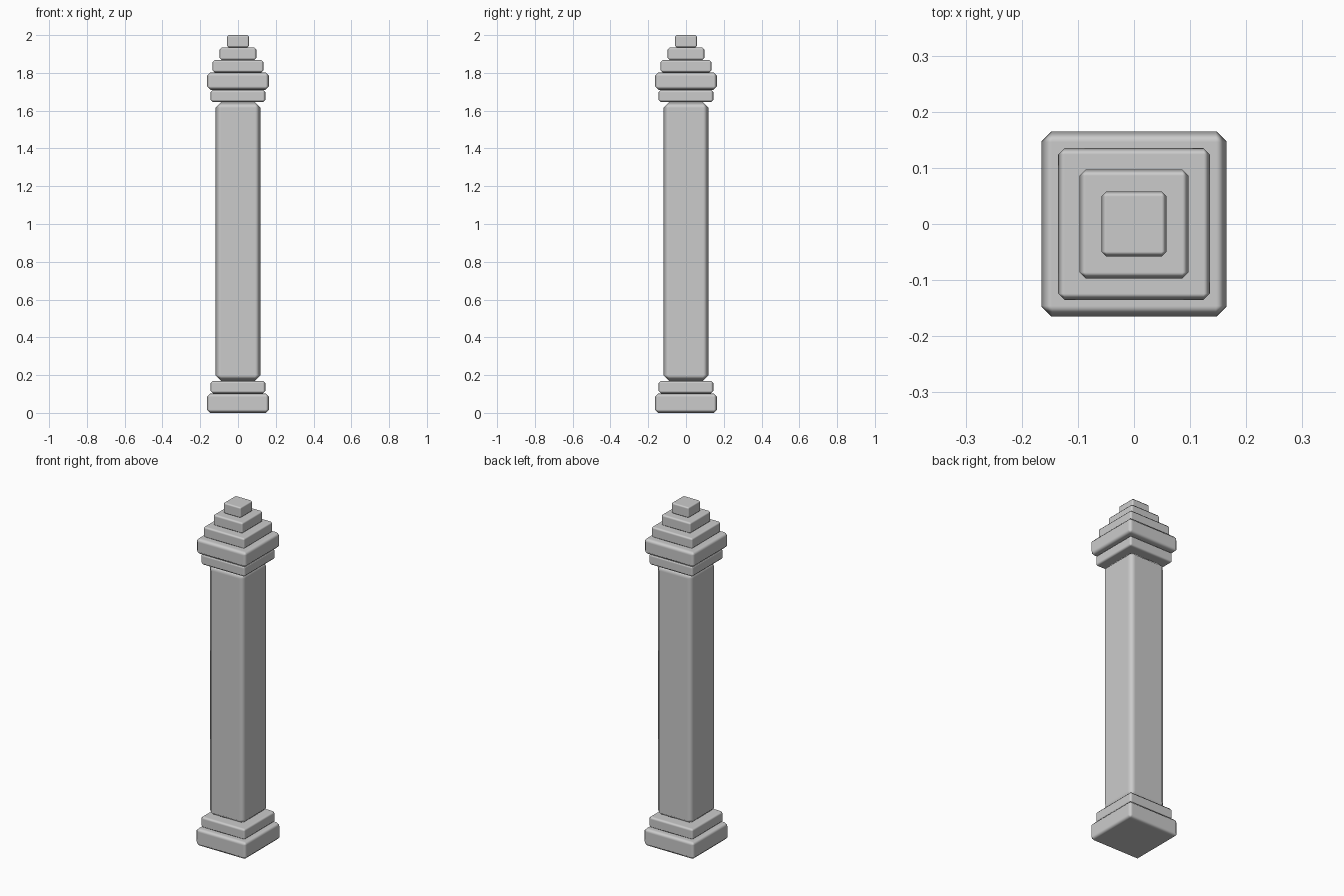
import bpy

if "Cube" in bpy.data.objects:
    bpy.data.objects.remove(bpy.data.objects["Cube"])

# name, half width, bottom z, top z, chamfer width
PARTS = [
    ("base_plinth", 0.165, 0.0, 0.103, 0.018),
    ("base_step", 0.145, 0.103, 0.17, 0.013),
    ("shaft", 0.12, 0.17, 1.645, 0.03),
    ("collar", 0.145, 1.645, 1.71, 0.013),
    ("capital_slab", 0.165, 1.71, 1.803, 0.019),
    ("top_step_lower", 0.135, 1.803, 1.868, 0.011),
    ("top_step_middle", 0.097, 1.868, 1.935, 0.011),
    ("finial_block", 0.058, 1.935, 2.0, 0.009),
]


def square_block(name, half, z0, z1, chamfer):
    """Square block with single chamfers and softly shaded edges."""
    bpy.ops.mesh.primitive_cube_add(size=1, location=(0, 0, (z0 + z1) / 2))
    ob = bpy.context.object
    ob.name = name
    ob.scale = (half * 2, half * 2, z1 - z0)
    bpy.ops.object.transform_apply(location=False, rotation=False, scale=True)
    bpy.ops.object.shade_smooth()
    bevel = ob.modifiers.new("chamfer", 'BEVEL')
    bevel.width = chamfer
    bevel.segments = 1
    bevel.harden_normals = True
    return ob


# Stacked column, from the base up to the stepped top
for part in PARTS:
    square_block(*part)
